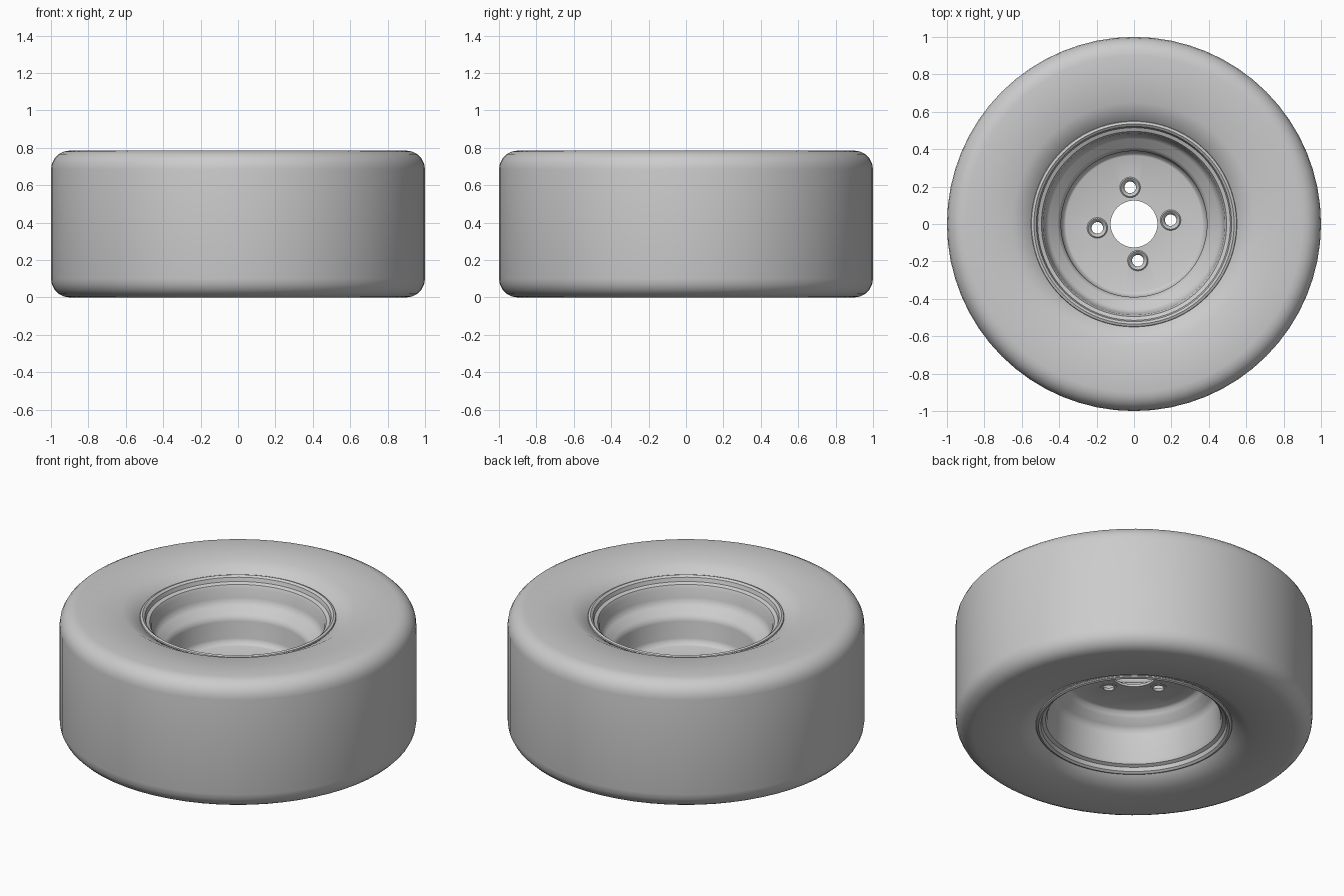
import bpy, bmesh, math

if "Cube" in bpy.data.objects:
    bpy.data.objects.remove(bpy.data.objects["Cube"])

H = 0.785  # tyre width


def lathe(name, profile, segments, location=(0, 0, 0), angle=35):
    """Spin a closed (radius, height) outline round the z axis."""
    bm = bmesh.new()
    rings = []
    for i in range(segments):
        a = 2 * math.pi * i / segments
        rings.append([bm.verts.new((r * math.cos(a), r * math.sin(a), z))
                      for r, z in profile])
    n = len(profile)
    for i in range(segments):
        a, b = rings[i], rings[(i + 1) % segments]
        for j in range(n):
            k = (j + 1) % n
            bm.faces.new((a[j], b[j], b[k], a[k]))
    bmesh.ops.recalc_face_normals(bm, faces=bm.faces)
    mesh = bpy.data.meshes.new(name)
    bm.to_mesh(mesh)
    bm.free()
    obj = bpy.data.objects.new(name, mesh)
    obj.location = location
    bpy.context.collection.objects.link(obj)
    bpy.ops.object.select_all(action='DESELECT')
    obj.select_set(True)
    bpy.context.view_layer.objects.active = obj
    bpy.ops.object.shade_smooth_by_angle(angle=math.radians(angle))
    return obj


# Tyre: half section from tread to bead, mirrored about mid width
shoulder = [(0.9 + 0.1 * math.cos(t), H - 0.1 + 0.1 * math.sin(t))
            for t in [math.radians(d) for d in (0, 18, 36, 54, 72, 90)]]
upper = shoulder + [(0.65, H), (0.552, 0.735), (0.53, 0.70), (0.53, 0.66),
                    (0.62, 0.66), (0.88, 0.68), (0.90, 0.64)]
lower = [(r, H - z) for r, z in reversed(upper)]
lathe("tyre", upper + lower, 64)

# Rim: visible outer face, tyre side, then visible inner face
outer_face = [(0.125, 0.385), (0.365, 0.385), (0.372, 0.388), (0.385, 0.405),
              (0.39, 0.42), (0.39, 0.525), (0.396, 0.545), (0.41, 0.56),
              (0.455, 0.59), (0.47, 0.605), (0.478, 0.63), (0.486, 0.685),
              (0.495, 0.703), (0.515, 0.712), (0.522, 0.735), (0.535, 0.745),
              (0.548, 0.74), (0.553, 0.725)]
tyre_side = [(0.54, 0.69), (0.505, 0.67), (0.49, 0.60), (0.42, 0.545),
             (0.42, 0.40), (0.485, 0.30), (0.505, 0.115), (0.54, 0.095)]
inner_face = [(0.553, 0.06), (0.548, 0.045), (0.535, 0.04), (0.522, 0.05),
              (0.515, 0.073), (0.495, 0.082), (0.486, 0.10), (0.472, 0.26),
              (0.465, 0.285), (0.45, 0.30), (0.415, 0.33), (0.405, 0.345),
              (0.395, 0.362), (0.38, 0.37), (0.125, 0.37)]
rim = lathe("rim", outer_face + tyre_side + inner_face, 96)

# Bolt holes with raised collars
for i in range(4):
    a = math.radians(6 + 90 * i)
    x, y = 0.197 * math.cos(a), 0.197 * math.sin(a)
    bpy.ops.mesh.primitive_cylinder_add(vertices=24, radius=0.046, depth=0.2,
                                        location=(x, y, 0.38))
    cutter = bpy.context.object
    cutter.name = f"bolt_hole_cutter_{i + 1}"
    cutter.hide_render = True
    cutter.hide_set(True)
    cut = rim.modifiers.new(f"bolt_hole_{i + 1}", 'BOOLEAN')
    cut.operation = 'DIFFERENCE'
    cut.solver = 'EXACT'
    cut.object = cutter
    collar = [(0.031, 0.368), (0.031, 0.375), (0.042, 0.393), (0.049, 0.397),
              (0.055, 0.391), (0.055, 0.384), (0.048, 0.384), (0.048, 0.368)]
    lathe(f"bolt_collar_{i + 1}", collar, 24, (x, y, 0))
